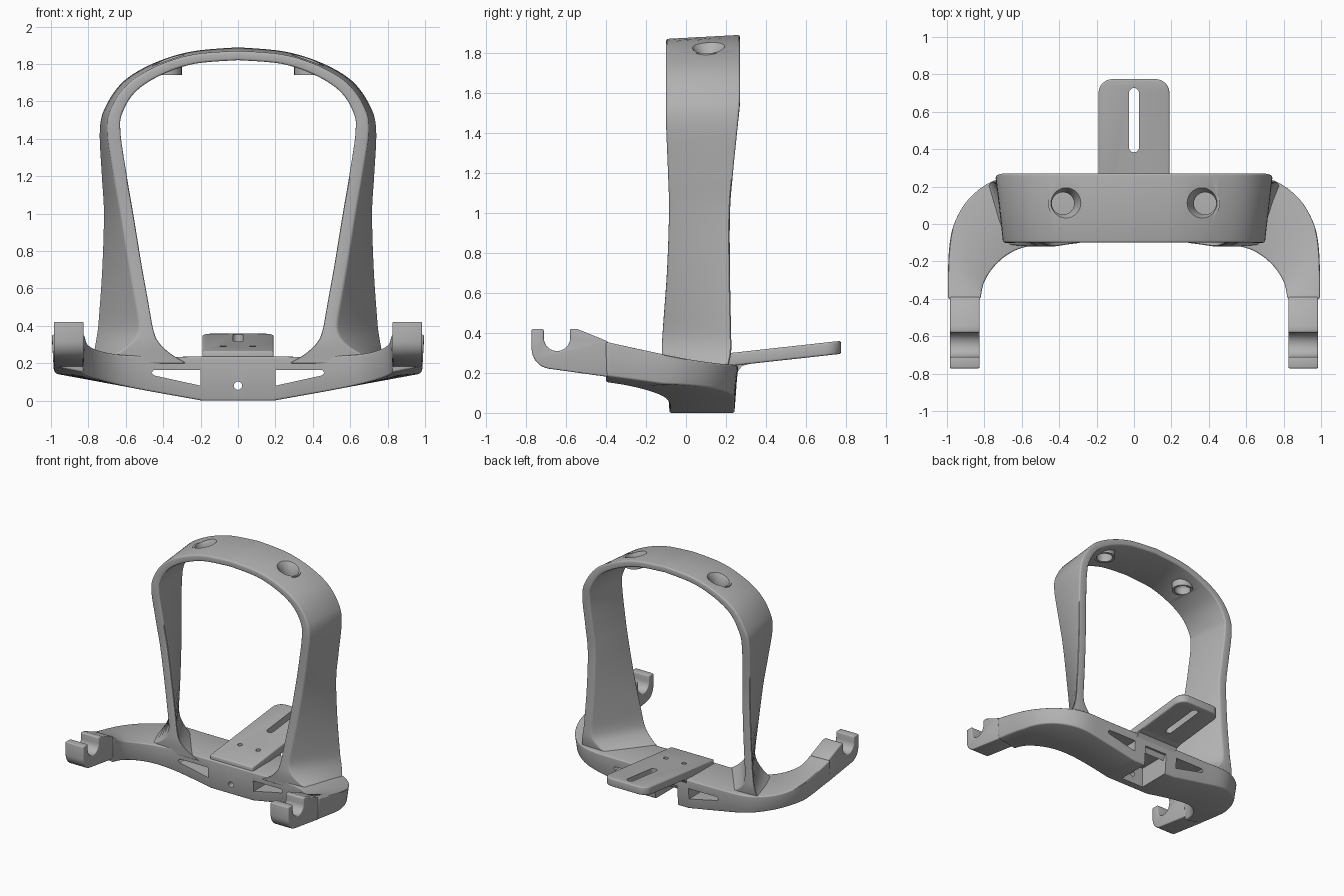
import bpy
import bmesh
import math

if "Cube" in bpy.data.objects:
    bpy.data.objects.remove(bpy.data.objects["Cube"], do_unlink=True)

grey = bpy.data.materials.new("plain grey")
grey.use_nodes = True
GREY = (0.44, 0.44, 0.44, 1)
grey.diffuse_color = GREY
grey.node_tree.nodes["Principled BSDF"].inputs["Base Color"].default_value = GREY


# ---- helpers ----
def finish(name, bm):
    bmesh.ops.recalc_face_normals(bm, faces=bm.faces[:])
    mesh = bpy.data.meshes.new(name)
    bm.to_mesh(mesh)
    bm.free()
    mesh.materials.append(grey)
    obj = bpy.data.objects.new(name, mesh)
    bpy.context.collection.objects.link(obj)
    return obj


def prism(name, outline, axis, low, high):
    """Extrude a 2D outline along the named axis."""
    place = {"x": lambda a, b, d: (d, a, b),
             "y": lambda a, b, d: (a, d, b),
             "z": lambda a, b, d: (a, b, d)}[axis]
    bm = bmesh.new()
    ends = [[bm.verts.new(place(a, b, d)) for a, b in outline] for d in (low, high)]
    for ring in ends:
        bm.faces.new(ring)
    n = len(outline)
    for i in range(n):
        j = (i + 1) % n
        bm.faces.new((ends[0][i], ends[0][j], ends[1][j], ends[1][i]))
    return finish(name, bm)


def loft(name, rings):
    """Skin a chain of closed rings and cap both ends."""
    bm = bmesh.new()
    loops = [[bm.verts.new(p) for p in ring] for ring in rings]
    n = len(rings[0])
    for one, two in zip(loops, loops[1:]):
        for i in range(n):
            j = (i + 1) % n
            bm.faces.new((one[i], one[j], two[j], two[i]))
    bm.faces.new(loops[0])
    bm.faces.new(loops[-1])
    return finish(name, bm)


def spline(points, steps):
    """Catmull-Rom resampling of tuples of any length."""
    out = []
    last = len(points) - 1
    for i in range(last):
        quad = [points[max(i - 1, 0)], points[i], points[i + 1], points[min(i + 2, last)]]
        for s in range(steps):
            t = s / steps
            out.append(tuple(
                b + t * ((c - a) + t * ((2 * a - 5 * b + 4 * c - d) + t * (3 * b - a - 3 * c + d))) / 2
                for a, b, c, d in zip(*quad)))
    return out + [points[-1]]


def mirrored(rings):
    flipped = [[(-x, y, z) for x, y, z in ring] for ring in reversed(rings[1:])]
    return flipped + rings


def arc(cx, cy, r, start, end, n=10):
    angles = [math.radians(start + (end - start) * i / n) for i in range(n + 1)]
    return [(cx + r * math.cos(a), cy + r * math.sin(a)) for a in angles]


def circle(cx, cy, r):
    return arc(cx, cy, r, 0, 345, 23)


def apply(obj, kind, **settings):
    mod = obj.modifiers.new(kind.lower(), kind)
    for key, value in settings.items():
        setattr(mod, key, value)
    bpy.context.view_layer.objects.active = obj
    bpy.ops.object.modifier_apply(modifier=mod.name)


def bevel(obj, width):
    apply(obj, "BEVEL", width=width, segments=3, limit_method="ANGLE", angle_limit=math.radians(40))


def combine(obj, tool, operation="DIFFERENCE"):
    apply(obj, "BOOLEAN", object=tool, operation=operation, solver="EXACT")
    bpy.data.objects.remove(tool, do_unlink=True)


def smooth(obj):
    bpy.ops.object.select_all(action="DESELECT")
    obj.select_set(True)
    bpy.context.view_layer.objects.active = obj
    bpy.ops.object.shade_smooth_by_angle(angle=math.radians(35))


# ---- hoop: front rim x, z, back rim x, z, front y, back y ----
hoop_path = spline([
    (0, 1.87, 0, 1.89, -.10, .27),
    (.24, 1.85, .25, 1.867, -.10, .27),
    (.43, 1.79, .45, 1.805, -.10, .27),
    (.58, 1.70, .61, 1.71, -.10, .27),
    (.67, 1.58, .705, 1.58, -.10, .27),
    (.70, 1.45, .74, 1.45, -.10, .26),
    (.665, 1.2, .73, 1.2, -.09, .235),
    (.63, 1.0, .72, 1.0, -.085, .22),
    (.58, .7, .73, .7, -.095, .22),
    (.53, .42, .75, .42, -.115, .225),
    (.52, .3, .76, .3, -.12, .225),
    (.51, .19, .76, .19, -.10, .2)], 6)


def inward(i, k, thick):
    """Point on the inner side of a rim, offset square to its path."""
    a, b = hoop_path[max(i - 1, 0)], hoop_path[min(i + 1, len(hoop_path) - 1)]
    dx, dz = b[k] - a[k], b[k + 1] - a[k + 1]
    if i == 0:
        dz = 0
    size = math.hypot(dx, dz)
    return hoop_path[i][k] + dz / size * thick, hoop_path[i][k + 1] - dx / size * thick


hoop_rings = []
for i, (fx, fz, bx, bz, yf, yb) in enumerate(hoop_path):
    thick = .05 + .022 * min(1, max(0, (1.85 - fz) / .4))
    fix, fiz = inward(i, 0, thick)
    bix, biz = inward(i, 2, thick)
    flare = max(0, (.45 - fz) / .25) ** 3       # legs spread into the base
    hoop_rings.append([(fx + .28 * flare, yf, fz), (bx + .03 * flare, yb, bz),
                       (bix - .18 * flare, yb, biz), (fix - .16 * flare, yf, fiz)])
hoop = loft("hoop", mirrored(hoop_rings))
bevel(hoop, .016)

# bosses and countersunk holes in the crown
for side in (-1, 1):
    combine(hoop, prism("boss", circle(side * .38, .11, .08), "z", 1.74, 1.80), "UNION")
for side in (-1, 1):
    combine(hoop, prism("bore", circle(side * .38, .11, .06), "z", 1.6, 2))
    bm = bmesh.new()
    bmesh.ops.create_cone(bm, cap_ends=True, segments=32, radius1=.05, radius2=.11, depth=.1)
    bmesh.ops.translate(bm, verts=bm.verts[:], vec=(side * .38, .11, 1.825))
    combine(hoop, finish("countersink", bm))
smooth(hoop)

# ---- base with arms: front edge x, y, back edge x, y, top z ----
base_path = spline([
    (0, -.10, 0, .26, .235), (.19, -.10, .19, .26, .235),
    (.40, -.10, .45, .26, .235), (.54, -.115, .70, .25, .24),
    (.65, -.15, .86, .16, .248), (.74, -.22, .955, .02, .268),
    (.80, -.31, .99, -.14, .30), (.82, -.40, .995, -.40, .355)], 6)


def underside(x, y):
    return .18 * max(0, x - .19) + .13 * max(0, -.1 - y)


base_rings = []
for fx, fy, bx, by, top in base_path:
    sx, sy = (bx - fx) * .05, (by - fy) * .05
    base_rings.append([(fx + sx, fy + sy, underside(fx, fy)), (fx, fy, top),
                       (bx, by, top), (bx - sx, by - sy, underside(bx, by))])
base = loft("base_and_arms", mirrored(base_rings))
bevel(base, .016)

# triangular windows, rear pocket and screw hole
window = [(.20, .08), (.20, .165), (.45, .165), (.462, .15), (.45, .135)]
for side in (-1, 1):
    combine(base, prism("window", [(side * x, z) for x, z in window], "y", -.5, .5))
combine(base, prism("pocket", [(-.1, -.1), (.1, -.1), (.1, .16), (-.1, .16)], "y", -.02, .5))
combine(base, prism("screw_hole", circle(0, .08, .022), "y", -.5, .5))
smooth(base)

# ---- hooks at the arm tips ----
hook_profile = ([(-.39, .18), (-.39, .357), (-.545, .42), (-.58, .42)]
                + arc(-.645, .375, .066, 0, -180, 12)
                + [(-.711, .42), (-.772, .42)]
                + arc(-.672, .32, .1, 180, 262, 8))
for side, label in ((1, "left"), (-1, "right")):
    low, high = sorted((side * .825, side * .985))
    hook = prism(label + "_hook", hook_profile, "x", low, high)
    bevel(hook, .008)
    smooth(hook)

# ---- sloping rear plate ----
plate_outline = ([(-.19, -.085), (.19, -.085), (.19, .22), (.19, .69)]
                 + arc(.115, .70, .075, 0, 90, 6) + arc(-.115, .70, .075, 90, 180, 6))
plate = prism("rear_plate", plate_outline, "z", .21, .275)
bevel(plate, .01)
combine(plate, prism("slot", arc(0, .70, .027, 0, 180) + arc(0, .41, .027, 180, 360), "z", 0, 1))
for side in (-1, 1):
    combine(plate, prism("small_hole", circle(side * .08, .14, .018), "z", .24, 1))
for v in plate.data.vertices:
    v.co.z += .11 * v.co.y
smooth(plate)

# fillet under the plate
gusset = prism("plate_gusset", [(.22, .12), (.22, .28), (.34, .27), (.34, .25), (.28, .235), (.255, .2)],
               "x", -.185, .185)
smooth(gusset)
